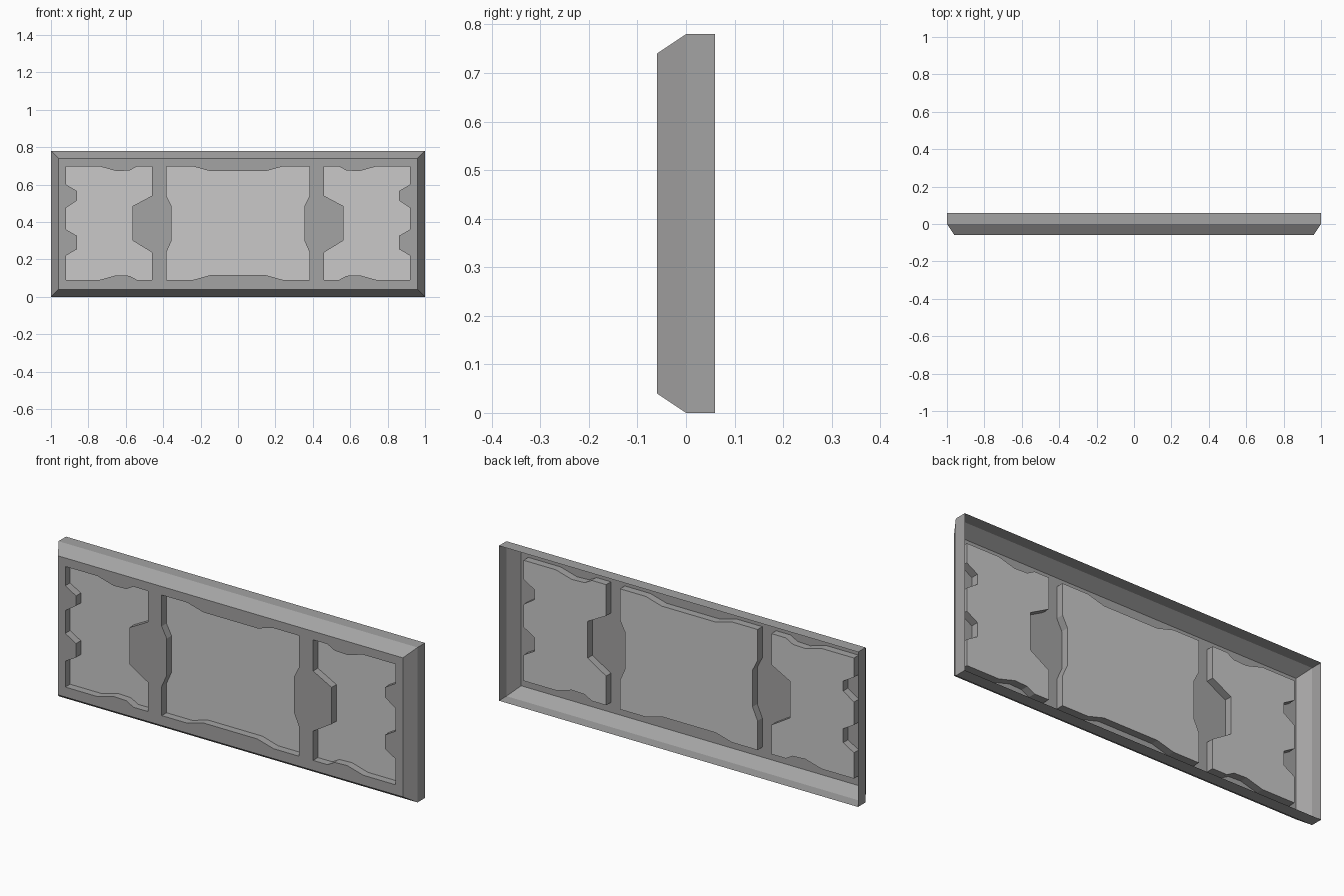
import bpy, bmesh
from mathutils import Vector

if "Cube" in bpy.data.objects:
    bpy.data.objects.remove(bpy.data.objects["Cube"])

H, FRONT, FLOOR, BACK = 0.78, -0.06, -0.022, 0.06
BEVEL = 0.04


def material(name, v):
    m = bpy.data.materials.new(name)
    m.diffuse_color = (v, v * 0.99, v * 0.99, 1)
    m.use_nodes = True
    m.node_tree.nodes["Principled BSDF"].inputs["Base Color"].default_value = m.diffuse_color
    return m


frame_mat = material("mid grey metal", 0.37)
panel_mat = material("light grey metal", 0.59)


def finish(bm, name, mat):
    me = bpy.data.meshes.new(name)
    bm.to_mesh(me)
    bm.free()
    me.materials.append(mat)
    ob = bpy.data.objects.new(name, me)
    bpy.context.collection.objects.link(ob)


def ring(bm, pts, y):
    return [bm.verts.new((x, y, z)) for x, z in pts]


def close(bm, vs):
    return [bm.edges.new((vs[i], vs[(i + 1) % len(vs)])) for i in range(len(vs))]


def bridge(bm, a, b):
    n = len(a)
    for i in range(n):
        j = (i + 1) % n
        bm.faces.new((a[i], a[j], b[j], b[i]))


def rect(inset):
    return [(-1 + inset, inset), (1 - inset, inset),
            (1 - inset, H - inset), (-1 + inset, H - inset)]


# Outlines of the notched recesses, listed as (x, z)
left = [(-.92, .697), (-.74, .697), (-.65, .672), (-.58, .675), (-.54, .697), (-.46, .697),
        (-.46, .54), (-.563, .485), (-.563, .30), (-.46, .237),
        (-.46, .09), (-.54, .09), (-.58, .112), (-.65, .115), (-.74, .09), (-.92, .09),
        (-.92, .22), (-.86, .255), (-.86, .325), (-.92, .36),
        (-.92, .475), (-.86, .515), (-.86, .565), (-.92, .60)]
right = [(-x, z) for x, z in reversed(left)]
half = [(.15, .672), (.24, .697), (.383, .697), (.383, .54), (.355, .485), (.355, .30),
        (.383, .237), (.383, .09), (.24, .09), (.15, .115)]
centre = half + [(-x, z) for x, z in reversed(half)]
outlines = {"left_panel": left, "centre_panel": centre, "right_panel": right}

# Hollow frame: side walls, sloped border, pierced front plate, recess walls
bm = bmesh.new()
back, mid, front = ring(bm, rect(0), BACK), ring(bm, rect(0), 0), ring(bm, rect(BEVEL), FRONT)
plate_edges = close(bm, front)
holes = []
for pts in outlines.values():
    hole = ring(bm, pts, FRONT)
    plate_edges += close(bm, hole)
    holes.append((hole, pts))
bmesh.ops.triangle_fill(bm, edges=plate_edges, use_beauty=True, normal=Vector((0, -1, 0)))
bridge(bm, back, mid)
bridge(bm, mid, front)
for hole, pts in holes:
    bridge(bm, hole, ring(bm, pts, FLOOR))
bmesh.ops.recalc_face_normals(bm, faces=bm.faces[:])
bm.normal_update()
if sum(f.normal.y * f.calc_area() for f in bm.faces) > 0:
    bmesh.ops.reverse_faces(bm, faces=bm.faces[:])
finish(bm, "frame", frame_mat)

# Recessed panel floors
for name, pts in outlines.items():
    bm = bmesh.new()
    f = bm.faces.new(ring(bm, pts, FLOOR))
    f.normal_update()
    if f.normal.y > 0:
        f.normal_flip()
    bmesh.ops.triangulate(bm, faces=[f])
    finish(bm, name, panel_mat)
